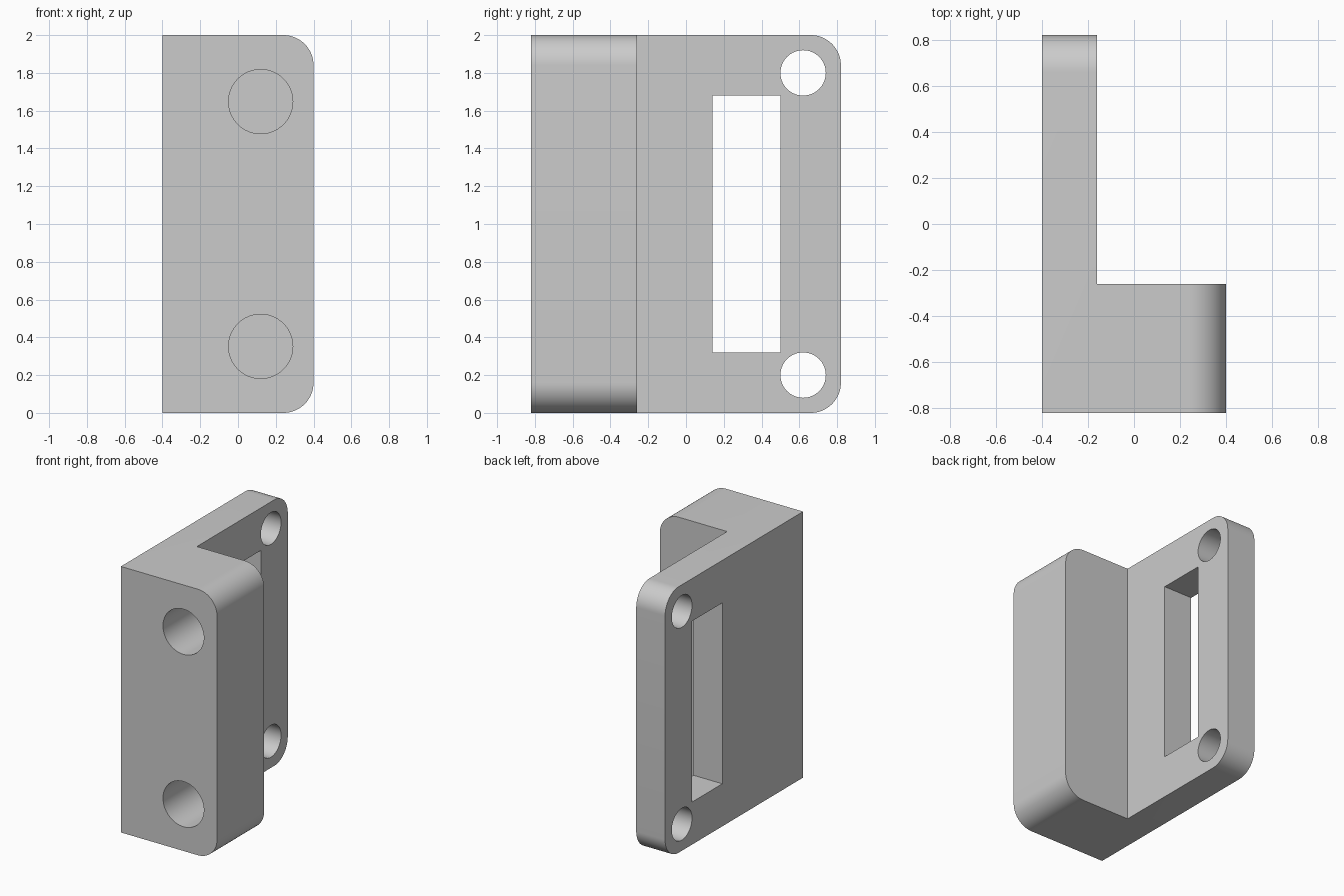
import bpy, bmesh, math
from mathutils import Matrix

cube = bpy.data.objects.get("Cube")
if cube:
    bpy.data.objects.remove(cube, do_unlink=True)

LEFT, RIGHT, FRONT, BACK, HEIGHT = -0.4, 0.4, -0.82, 0.82, 2.0
PLATE_X, BLOCK_Y = -0.16, -0.26

grey = bpy.data.materials.new("plain grey")
grey.use_nodes = True
colour = (0.6, 0.6, 0.6, 1)
grey.diffuse_color = colour
grey.node_tree.nodes["Principled BSDF"].inputs["Base Color"].default_value = colour


def add_object(name, bm):
    bmesh.ops.recalc_face_normals(bm, faces=bm.faces[:])
    mesh = bpy.data.meshes.new(name)
    bm.to_mesh(mesh)
    bm.free()
    mesh.materials.append(grey)
    obj = bpy.data.objects.new(name, mesh)
    bpy.context.collection.objects.link(obj)
    return obj


def cylinder(name, radius, depth, axis, centre):
    bm = bmesh.new()
    turn = Matrix.Rotation(math.pi / 2, 4, 'Y' if axis == 'X' else 'X')
    bmesh.ops.create_cone(bm, cap_ends=True, segments=64, radius1=radius, radius2=radius,
                          depth=depth, matrix=Matrix.Translation(centre) @ turn)
    return add_object(name, bm)


# L-shaped body: thin plate and thick front block in one piece
bm = bmesh.new()
outline = [(LEFT, FRONT), (RIGHT, FRONT), (RIGHT, BLOCK_Y),
           (PLATE_X, BLOCK_Y), (PLATE_X, BACK), (LEFT, BACK)]
base = bm.faces.new([bm.verts.new((x, y, 0)) for x, y in outline])
top = bmesh.ops.extrude_face_region(bm, geom=[base])
bmesh.ops.translate(bm, vec=(0, 0, HEIGHT),
                    verts=[v for v in top["geom"] if isinstance(v, bmesh.types.BMVert)])

# Rounded outer corners of the block and the plate
corners = [e for e in bm.edges
           if abs(e.verts[0].co.z - e.verts[1].co.z) < 0.01
           and (all(v.co.x > RIGHT - 0.01 for v in e.verts)
                or all(v.co.y > BACK - 0.01 for v in e.verts))]
bmesh.ops.bevel(bm, geom=corners, offset=0.16, offset_type='OFFSET', segments=16,
                profile=0.5, affect='EDGES')
body = add_object("bracket_body", bm)

# Slot through the plate
bm = bmesh.new()
bmesh.ops.create_cube(bm, size=1, matrix=Matrix.Translation((-0.28, 0.32, 1))
                      @ Matrix.Diagonal((0.5, 0.36, 1.36, 1)))
cutters = [add_object("slot_cutter", bm)]

# Screw holes through the plate and blind holes in the block front
for end, side in (("lower", -1), ("upper", 1)):
    cutters.append(cylinder(end + "_plate_hole_cutter", 0.12, 0.5, 'X', (-0.28, 0.62, 1 + side * 0.8)))
    cutters.append(cylinder(end + "_front_hole_cutter", 0.17, 0.96, 'Y', (0.12, FRONT, 1 + side * 0.648)))

bpy.context.view_layer.objects.active = body
body.select_set(True)
for cutter in cutters:
    cutter.hide_render = True
    cut = body.modifiers.new(cutter.name, 'BOOLEAN')
    cut.operation = 'DIFFERENCE'
    cut.solver = 'EXACT'
    cut.object = cutter
    bpy.ops.object.modifier_apply(modifier=cut.name)
for cutter in cutters:
    bpy.data.objects.remove(cutter, do_unlink=True)

bpy.ops.object.shade_smooth_by_angle(angle=math.radians(30))
